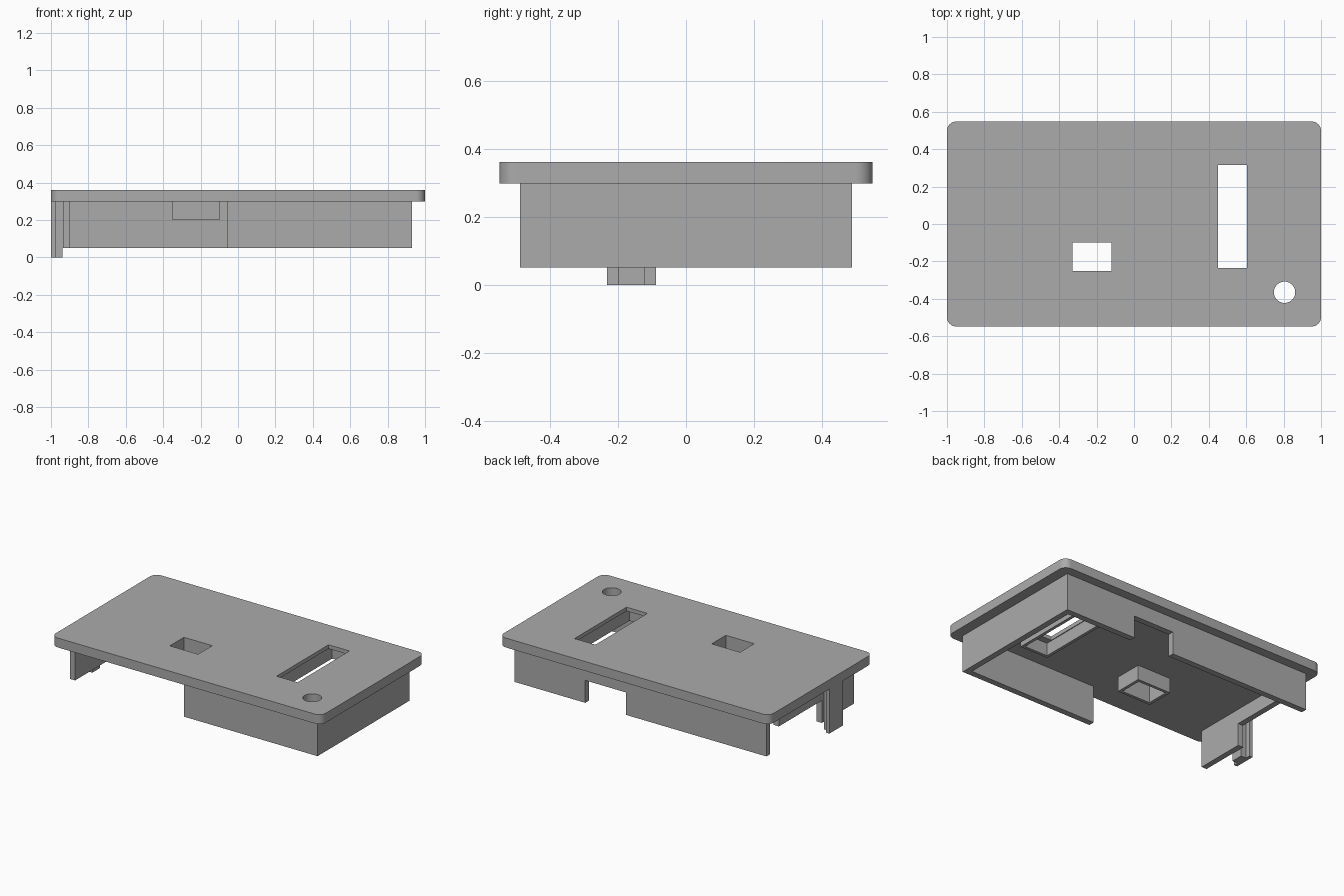
import bpy, bmesh, math
from mathutils import Matrix, Vector

cube = bpy.data.objects.get("Cube")
if cube:
    bpy.data.objects.remove(cube, do_unlink=True)

# One grey plastic for everything
GREY = (0.41, 0.41, 0.41, 1.0)
plastic = bpy.data.materials.new("grey plastic")
plastic.use_nodes = True
plastic.diffuse_color = GREY
plastic.node_tree.nodes["Principled BSDF"].inputs["Base Color"].default_value = GREY

# Shared levels
BOTTOM, UNDER, TOP = 0.05, 0.298, 0.361
NOTCH = 0.2
WALL = 0.04
RIM = 0.02


def rect(x0, x1, y0, y1):
    return [(x0, y0), (x1, y0), (x1, y1), (x0, y1)]


def grow(box, d):
    x0, x1, y0, y1 = box
    return (x0 - d, x1 + d, y0 - d, y1 + d)


def circle(cx, cy, r, n=40):
    return [(cx + r * math.cos(math.tau * i / n), cy + r * math.sin(math.tau * i / n))
            for i in range(n)]


def rounded(hx, hy, r, n=8):
    pts = []
    for q, (sx, sy) in enumerate([(1, 1), (-1, 1), (-1, -1), (1, -1)]):
        for i in range(n + 1):
            a = (q + i / n) * math.pi / 2
            pts.append((sx * (hx - r) + r * math.cos(a), sy * (hy - r) + r * math.sin(a)))
    return pts


def bake(obj):
    """Evaluated mesh of an object, welded."""
    deps = bpy.context.evaluated_depsgraph_get()
    mesh = bpy.data.meshes.new_from_object(obj.evaluated_get(deps))
    bm = bmesh.new()
    bm.from_mesh(mesh)
    bmesh.ops.remove_doubles(bm, verts=bm.verts, dist=1e-5)
    bmesh.ops.recalc_face_normals(bm, faces=bm.faces)
    for f in bm.faces:
        f.smooth = False
        f.material_index = 0
    bm.to_mesh(mesh)
    bm.free()
    mesh.materials.clear()
    mesh.materials.append(plastic)
    return mesh


def prism(name, loops, lo, hi, side=False):
    """Extrude outline loops (first outer, rest holes) along z, or along x when side."""
    curve = bpy.data.curves.new(name, "CURVE")
    curve.dimensions = "2D"
    curve.fill_mode = "BOTH"
    curve.extrude = (hi - lo) / 2
    for pts in loops:
        s = curve.splines.new("POLY")
        s.points.add(len(pts) - 1)
        for p, (u, v) in zip(s.points, pts):
            p.co = (u, v, 0, 1)
        s.use_cyclic_u = True
    temp = bpy.data.objects.new(name + " outline", curve)
    bpy.context.collection.objects.link(temp)
    mesh = bake(temp)
    bpy.data.objects.remove(temp, do_unlink=True)
    mesh.transform(Matrix.Translation(Vector((0, 0, (lo + hi) / 2))))
    if side:  # outline (u, v) becomes (y, z)
        mesh.transform(Matrix(((0, 0, 1, 0), (1, 0, 0, 0), (0, 1, 0, 0), (0, 0, 0, 1))))
    obj = bpy.data.objects.new(name, mesh)
    bpy.context.collection.objects.link(obj)
    return obj


def cut(obj, outline, lo, hi):
    cutter = prism("cutter", [outline], lo, hi)
    cutter.hide_render = True
    mod = obj.modifiers.new("cut", "BOOLEAN")
    mod.operation, mod.solver, mod.object = "DIFFERENCE", "EXACT", cutter
    mesh = bake(obj)
    obj.modifiers.clear()
    obj.data = mesh
    bpy.data.objects.remove(cutter, do_unlink=True)


# Cover plate with button hole, display slot and round hole
button = (-0.33, -0.12, -0.25, -0.10)
slot = (0.45, 0.605, -0.235, 0.315)
pocket = (0.445, 0.615, -0.28, 0.36)
plate = prism("cover_plate", [rounded(1.0, 0.548, 0.05), rect(*button), rect(*slot),
                              circle(0.805, -0.365, 0.057)], UNDER, TOP)
cut(plate, rect(*pocket), UNDER - 0.05, 0.335)
bpy.ops.object.select_all(action="DESELECT")
plate.select_set(True)
bpy.context.view_layer.objects.active = plate
bpy.ops.object.shade_smooth_by_angle(angle=math.radians(30))

# Skirt: front, right and back walls in one piece, with a notch in the back
X, Y = 0.93, 0.487
skirt = prism("skirt_wall", [[(-0.06, -Y), (X, -Y), (X, Y), (-0.936, Y),
                              (-0.936, Y - WALL), (X - WALL, Y - WALL),
                              (X - WALL, WALL - Y), (-0.06, WALL - Y)]], BOTTOM, UNDER)
cut(skirt, rect(0.105, 0.405, Y - 0.1, Y + 0.1), 0, NOTCH)

# End wall: deep at the front, shallow towards the back
prism("end_wall", [[(-0.44, BOTTOM), (-0.10, BOTTOM), (-0.10, NOTCH), (0.355, NOTCH),
                    (0.355, UNDER), (-0.44, UNDER)]], -0.936, -0.898, side=True)

# T-shaped clip post outside the end wall
prism("clip_post", [[(-1.0, -0.232), (-0.976, -0.232), (-0.976, -0.2), (-0.938, -0.2),
                     (-0.938, -0.12), (-0.976, -0.12), (-0.976, -0.088), (-1.0, -0.088)]],
      0, UNDER)

# Collars below the openings
prism("button_collar", [rect(*grow(button, RIM)), rect(*button)], NOTCH, UNDER)
prism("slot_collar", [rect(*grow(pocket, RIM)), rect(*pocket)], 0.25, UNDER)
